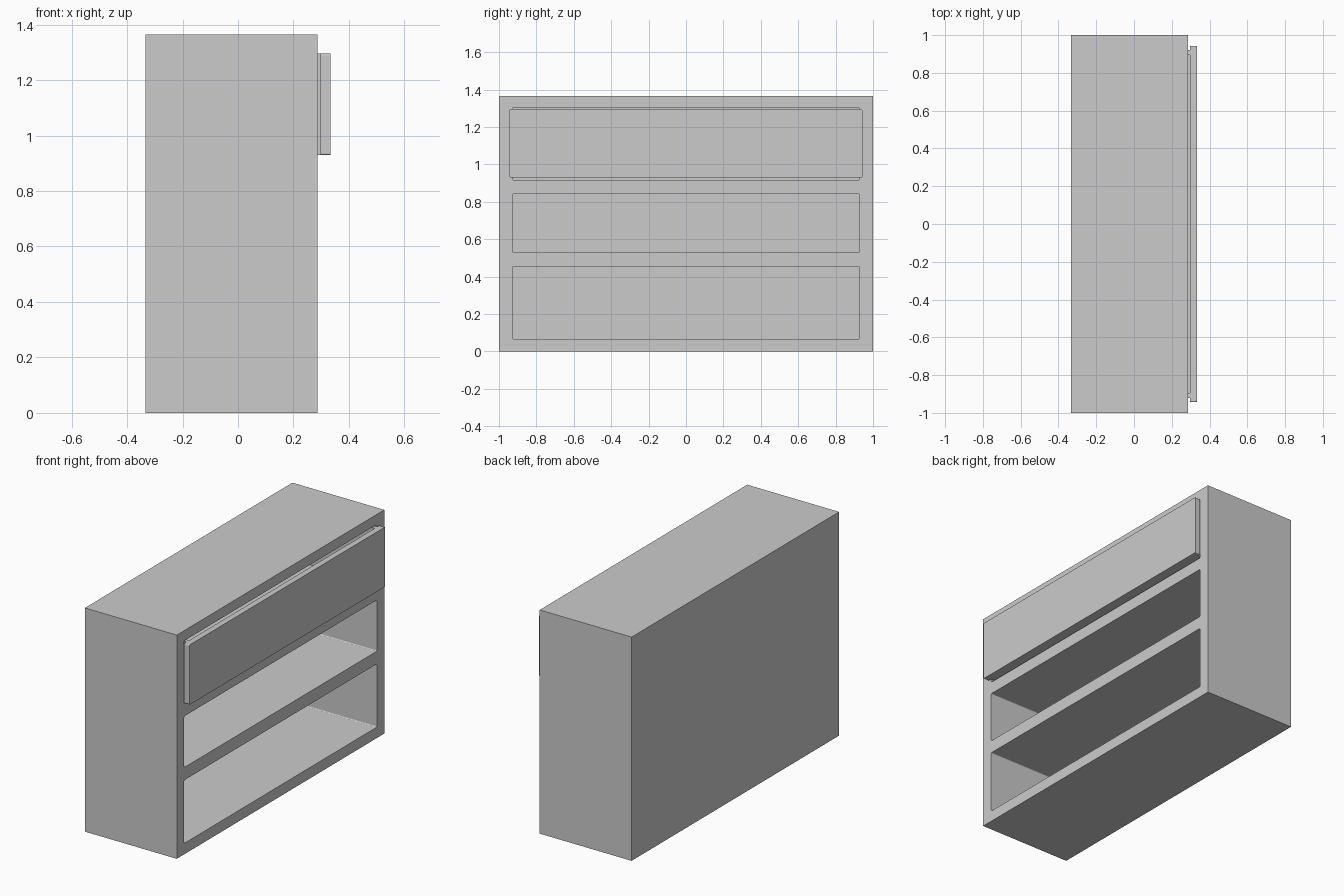
import bpy

if "Cube" in bpy.data.objects:
    bpy.data.objects.remove(bpy.data.objects["Cube"])


def box(name, x, y, z):
    """Axis-aligned box from (min, max) ranges."""
    bpy.ops.mesh.primitive_cube_add(size=1, location=[(a + b) / 2 for a, b in (x, y, z)])
    ob = bpy.context.object
    ob.name = name
    ob.scale = [b - a for a, b in (x, y, z)]
    bpy.ops.object.transform_apply(location=True, rotation=True, scale=True)
    return ob


def carve(target, cutter):
    mod = target.modifiers.new("carve", "BOOLEAN")
    mod.operation, mod.solver, mod.object = "DIFFERENCE", "EXACT", cutter
    bpy.context.view_layer.objects.active = target
    bpy.ops.object.modifier_apply(modifier=mod.name)
    bpy.data.objects.remove(cutter)


def round_corners(ob, radius):
    """Round only the four edges running along x."""
    layer = ob.data.attributes.new("bevel_weight_edge", "FLOAT", "EDGE")
    verts = ob.data.vertices
    for e in ob.data.edges:
        a, b = (verts[i].co for i in e.vertices)
        layer.data[e.index].value = float(abs(a.x - b.x) > 1e-4)
    mod = ob.modifiers.new("corners", "BEVEL")
    mod.limit_method, mod.width, mod.segments = "WEIGHT", radius, 3
    bpy.context.view_layer.objects.active = ob
    bpy.ops.object.modifier_apply(modifier=mod.name)


# Cabinet carcass with three open bays
cabinet = box("cabinet", (-0.333, 0.287), (-1, 1), (0, 1.365))
for lo, hi in ((0.067, 0.452), (0.53, 0.842), (0.917, 1.303)):
    cutter = box("bay_cutter", (-0.267, 0.4), (-0.928, 0.928), (lo, hi))
    round_corners(cutter, 0.006)
    carve(cabinet, cutter)

# Drawer tray, open at the top, slightly pulled out
tray = box("drawer_tray", (-0.22, 0.297), (-0.92, 0.92), (0.93, 1.295))
carve(tray, box("tray_cutter", (-0.195, 0.4), (-0.895, 0.895), (0.955, 1.4)))

# Drawer front panel
panel = box("drawer_front", (0.297, 0.333), (-0.943, 0.943), (0.93, 1.295))
round_corners(panel, 0.006)
